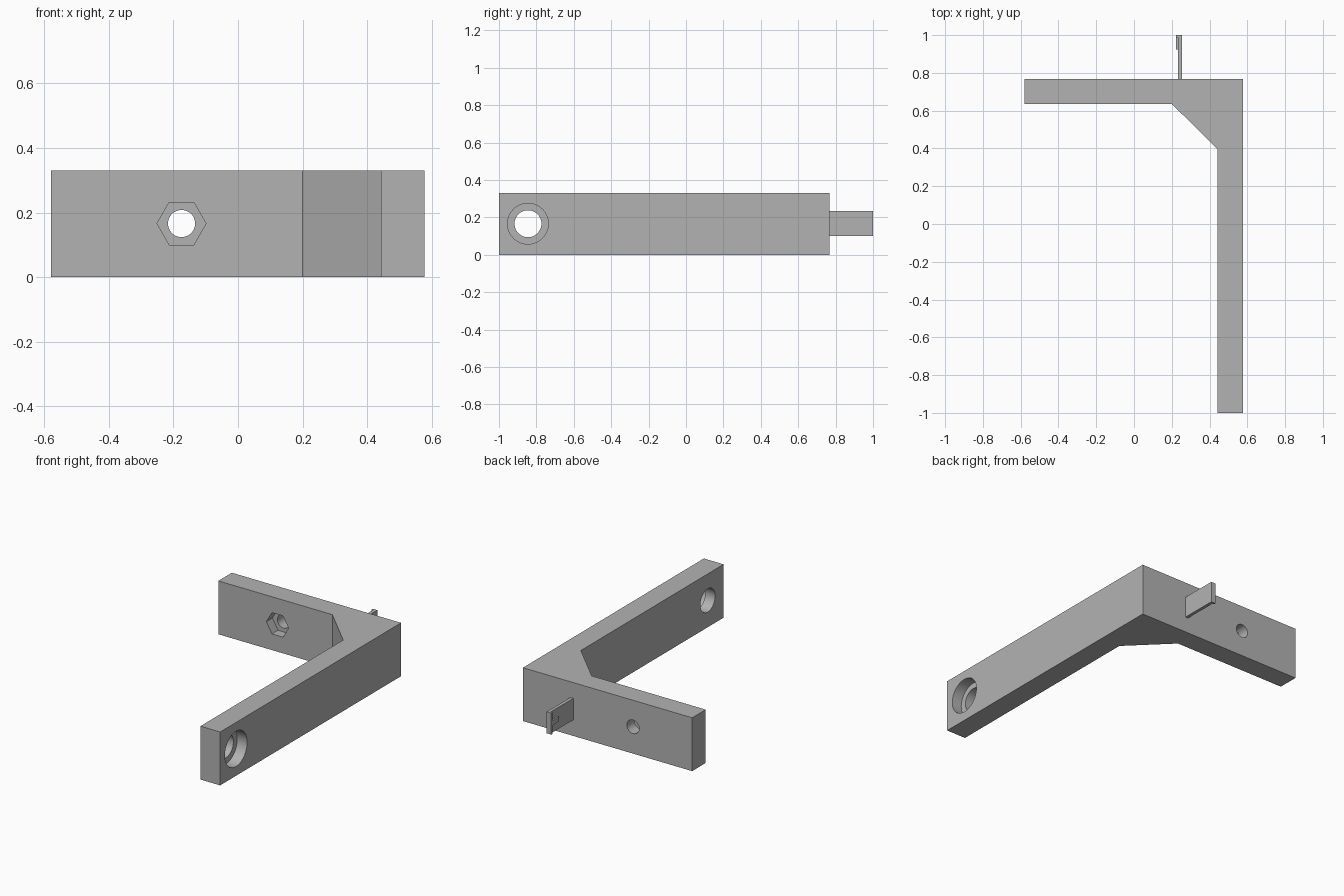
import bpy
import bmesh
import math
from mathutils import Matrix, Vector

default = bpy.data.objects.get("Cube")
if default:
    bpy.data.objects.remove(default, do_unlink=True)

grey = bpy.data.materials.new("plain grey")
grey.use_nodes = True
colour = (0.45, 0.45, 0.45, 1)
grey.diffuse_color = colour
grey.node_tree.nodes["Principled BSDF"].inputs["Base Color"].default_value = colour


def make_object(name, bm):
    bmesh.ops.recalc_face_normals(bm, faces=bm.faces)
    mesh = bpy.data.meshes.new(name)
    bm.to_mesh(mesh)
    bm.free()
    obj = bpy.data.objects.new(name, mesh)
    bpy.context.collection.objects.link(obj)
    mesh.materials.append(grey)
    return obj


def prism(name, outline, height, z=0.0):
    """Extrude a plan outline upwards."""
    bm = bmesh.new()
    face = bm.faces.new([bm.verts.new((x, y, z)) for x, y in outline])
    top = bmesh.ops.extrude_face_region(bm, geom=[face])["geom"]
    verts = [v for v in top if isinstance(v, bmesh.types.BMVert)]
    bmesh.ops.translate(bm, verts=verts, vec=(0, 0, height))
    return make_object(name, bm)


def drill(target, name, start, end, radius, sides):
    """Cut a straight hole between two points."""
    start, end = Vector(start), Vector(end)
    axis = end - start
    bm = bmesh.new()
    turn = axis.to_track_quat('Z', 'Y').to_matrix().to_4x4()
    bmesh.ops.create_cone(bm, cap_ends=True, segments=sides,
                          radius1=radius, radius2=radius, depth=axis.length,
                          matrix=Matrix.Translation((start + end) / 2) @ turn)
    # Corners of a hexagon point sideways
    if sides == 6:
        spin = Matrix.Rotation(math.radians(30), 3, axis)
        bmesh.ops.rotate(bm, verts=bm.verts, cent=start, matrix=spin)
    cutter = make_object(name, bm)
    cutter.hide_render = True
    cut = target.modifiers.new(name, 'BOOLEAN')
    cut.operation = 'DIFFERENCE'
    cut.solver = 'EXACT'
    cut.object = cutter
    bpy.context.view_layer.objects.active = target
    bpy.ops.object.modifier_apply(modifier=name)
    bpy.data.objects.remove(cutter, do_unlink=True)


# L-shaped bracket with a braced inner corner
bracket = prism("bracket", [
    (-0.58, 0.768), (-0.58, 0.636), (0.20, 0.636), (0.443, 0.395),
    (0.443, -1.0), (0.578, -1.0), (0.578, 0.768)], 0.33)

# Bolt hole with a hexagonal nut pocket in the back arm
mid = 0.166
bolt_x = -0.175
drill(bracket, "bolt_hole", (bolt_x, 0.5, mid), (bolt_x, 0.9, mid), 0.042, 48)
drill(bracket, "nut_pocket", (bolt_x, 0.5, mid), (bolt_x, 0.695, mid), 0.076, 6)

# Counterbored hole in the side arm
hole_y = -0.845
drill(bracket, "side_hole", (0.3, hole_y, mid), (0.7, hole_y, mid), 0.072, 48)
drill(bracket, "counterbore", (0.7, hole_y, mid), (0.51, hole_y, mid), 0.109, 48)

# Thin tab with an end lip and a central rib
def box(name, x0, x1, y0, y1, z0, z1):
    return prism(name, [(x0, y0), (x1, y0), (x1, y1), (x0, y1)], z1 - z0, z0)


box("tab", 0.233, 0.253, 0.76, 1.0, 0.1, 0.233)
box("tab_lip", 0.222, 0.233, 0.988, 1.0, 0.1, 0.233)
box("tab_rib", 0.222, 0.233, 0.925, 0.988, 0.152, 0.182)

# Smooth hole walls, sharp edges elsewhere
bpy.ops.object.select_all(action='DESELECT')
bracket.select_set(True)
bpy.context.view_layer.objects.active = bracket
bpy.ops.object.shade_smooth_by_angle(angle=math.radians(30))
